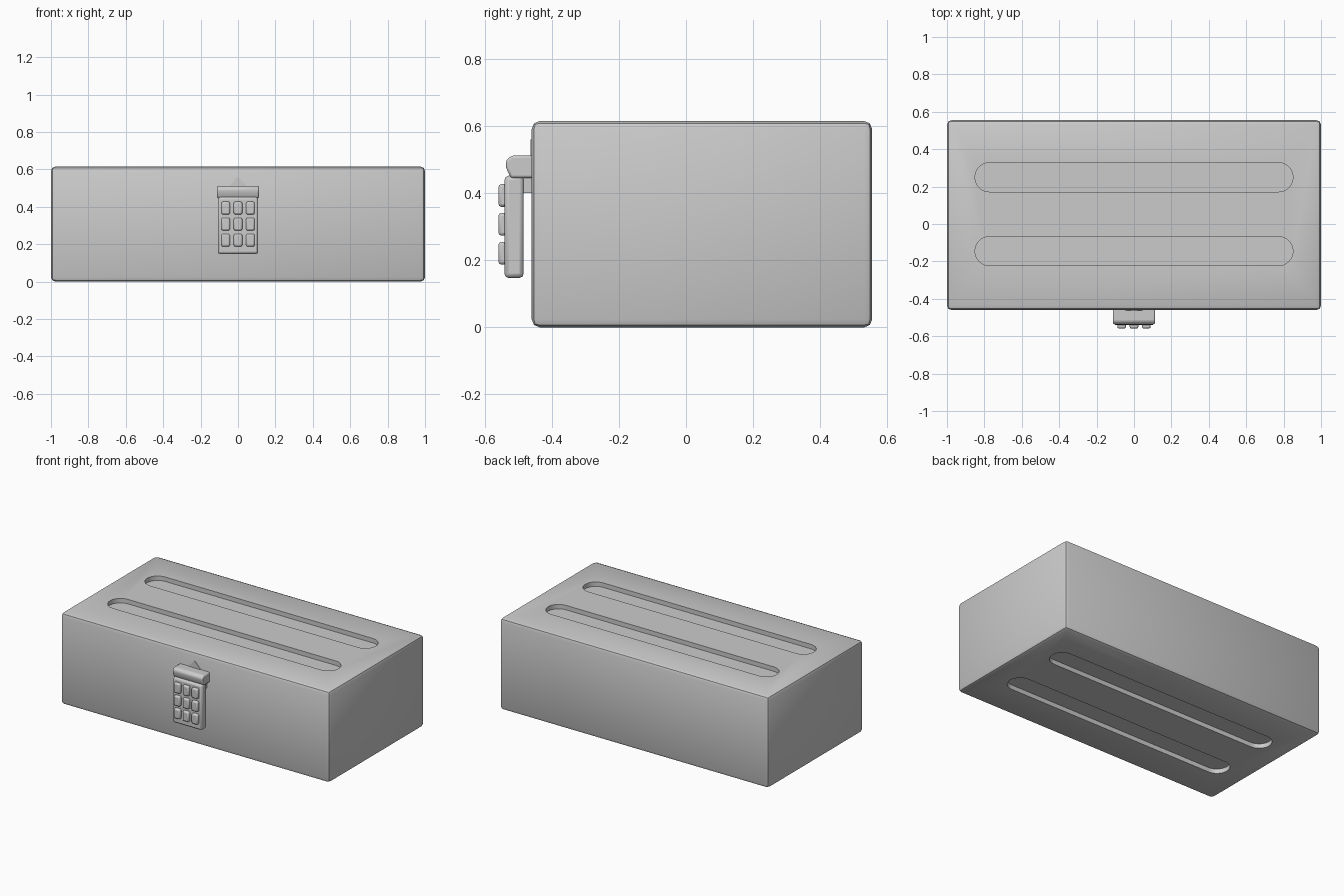
import bpy, bmesh, math

if "Cube" in bpy.data.objects:
    bpy.data.objects.remove(bpy.data.objects["Cube"])

def finish(name, bm, bevel=0.0, segments=1):
    bmesh.ops.recalc_face_normals(bm, faces=bm.faces[:])
    mesh = bpy.data.meshes.new(name)
    bm.to_mesh(mesh)
    bm.free()
    ob = bpy.data.objects.new(name, mesh)
    bpy.context.collection.objects.link(ob)
    if bevel:
        m = ob.modifiers.new("Bevel", 'BEVEL')
        m.width, m.segments = bevel, segments
        m.limit_method, m.angle_limit = 'ANGLE', math.radians(35)
    return ob

def box(name, x0, x1, y0, y1, z0, z1, bevel=0.0, segments=1):
    bm = bmesh.new()
    bmesh.ops.create_cube(bm, size=1)
    for v in bm.verts:
        v.co = ((x0 + x1) / 2 + v.co.x * (x1 - x0),
                (y0 + y1) / 2 + v.co.y * (y1 - y0),
                (z0 + z1) / 2 + v.co.z * (z1 - z0))
    return finish(name, bm, bevel, segments)

def prism(name, points, direction, bevel=0.0, segments=1):
    bm = bmesh.new()
    face = bm.faces.new([bm.verts.new(p) for p in points])
    ext = bmesh.ops.extrude_face_region(bm, geom=[face])
    bmesh.ops.translate(bm, vec=direction,
                        verts=[g for g in ext["geom"] if isinstance(g, bmesh.types.BMVert)])
    return finish(name, bm, bevel, segments)

def smooth(ob):
    bpy.ops.object.select_all(action='DESELECT')
    ob.select_set(True)
    bpy.context.view_layer.objects.active = ob
    bpy.ops.object.shade_smooth_by_angle(angle=math.radians(30))

# Case with softened edges
H = 0.615
case = box("case", -1, 1, -0.46, 0.555, 0, H, 0.024, 2)

# Round-ended grooves in the lid and the underside
R, HALF, DEPTH = 0.078, 0.85, 0.03
for yc in (-0.145, 0.25):
    for z0 in (-0.1, H - DEPTH):
        pts = []
        for side in (1, -1):
            for i in range(17):
                a = -math.pi / 2 + math.pi * i / 16
                pts.append((side * (HALF - R + R * math.cos(a)),
                            yc + side * R * math.sin(a), z0))
        cutter = prism("groove_cutter", pts, (0, 0, 0.1 + DEPTH))
        cutter.hide_render = True
        mod = case.modifiers.new("Groove", 'BOOLEAN')
        mod.operation, mod.solver, mod.object = 'DIFFERENCE', 'EXACT', cutter
        bpy.context.view_layer.objects.active = case
        for m in [m.name for m in case.modifiers]:
            bpy.ops.object.modifier_apply(modifier=m)
        bpy.data.objects.remove(cutter)
smooth(case)

# Hinged latch cap on the lid
cap = [(-0.45, 0.512), (-0.52, 0.512), (-0.536, 0.498), (-0.536, 0.475),
       (-0.522, 0.445), (-0.45, 0.445)]
smooth(prism("latch_cap", [(-0.112, y, z) for y, z in cap], (0.224, 0, 0), 0.007, 2))

# Small fillet where the cap meets the lid
prism("latch_fillet", [(-0.05, -0.455, 0.508), (0.05, -0.455, 0.508), (0, -0.455, 0.56),
                       ], (0, -0.008, 0))

# Neck holding the keypad off the case
box("latch_neck", -0.09, 0.09, -0.51, -0.45, 0.40, 0.455)

# Keypad plate
smooth(box("keypad_plate", -0.108, 0.108, -0.541, -0.484, 0.147, 0.452, 0.013, 2))

# Three by three keys
for r, zc in enumerate((0.393, 0.307, 0.221)):
    for c, xc in enumerate((-0.066, 0, 0.066)):
        smooth(box(f"key_{r}_{c}", xc - 0.023, xc + 0.023, -0.559, -0.53,
                   zc - 0.034, zc + 0.034, 0.009, 2))
